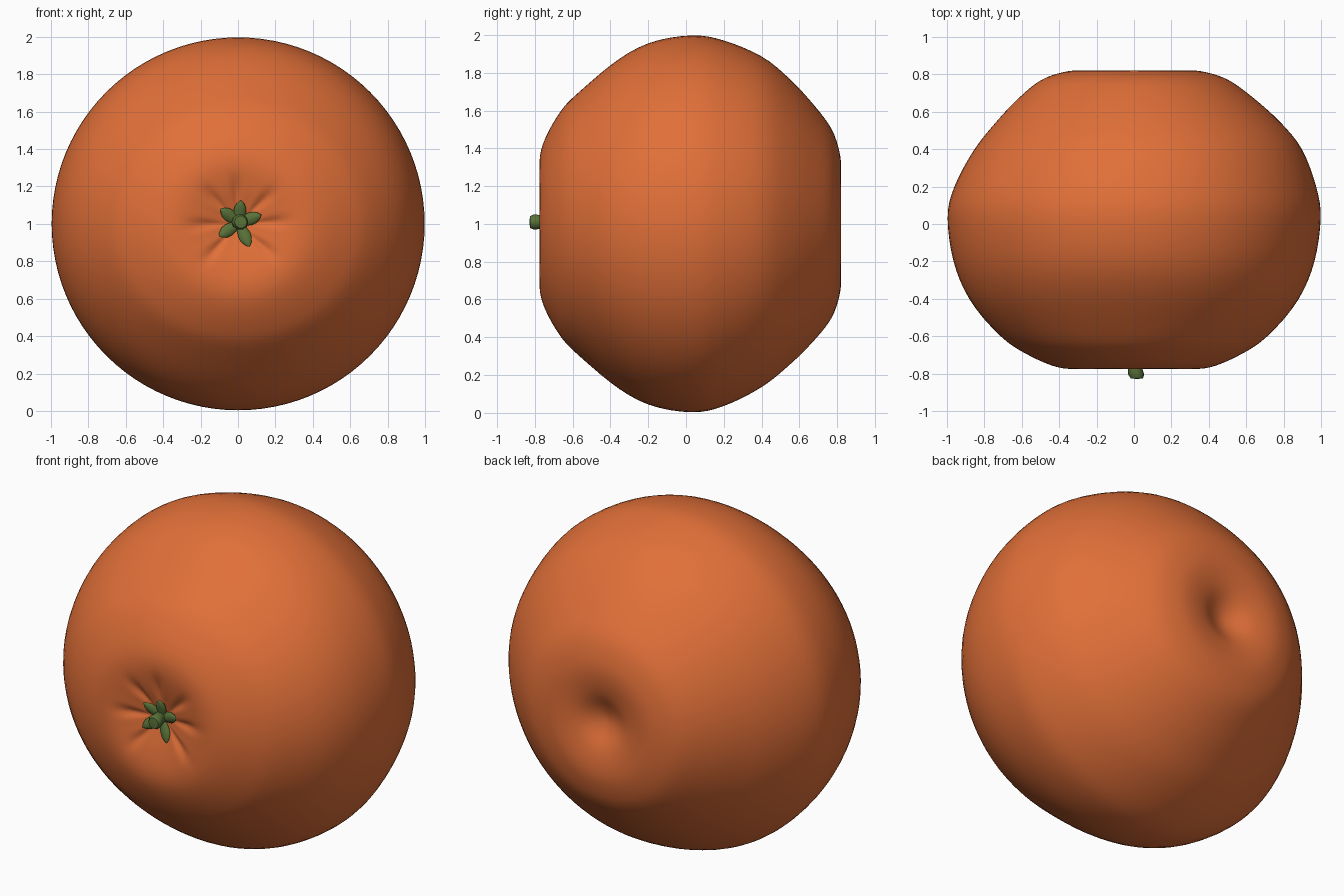
import bpy, bmesh, math
from mathutils import Vector

if "Cube" in bpy.data.objects:
    bpy.data.objects.remove(bpy.data.objects["Cube"])


def material(name, rgb):
    m = bpy.data.materials.new(name)
    m.diffuse_color = (*rgb, 1)
    m.use_nodes = True
    m.node_tree.nodes["Principled BSDF"].inputs["Base Color"].default_value = m.diffuse_color
    return m


PEEL = material("orange peel", (0.75, 0.16, 0.04))
GREEN = material("stem green", (0.10, 0.17, 0.04))


def finish(bm, name, mat, angle):
    bmesh.ops.recalc_face_normals(bm, faces=bm.faces[:])
    me = bpy.data.meshes.new(name)
    bm.to_mesh(me)
    bm.free()
    ob = bpy.data.objects.new(name, me)
    bpy.context.collection.objects.link(ob)
    me.materials.append(mat)
    bpy.ops.object.select_all(action='DESELECT')
    bpy.context.view_layer.objects.active = ob
    ob.select_set(True)
    bpy.ops.object.shade_smooth_by_angle(angle=math.radians(angle))
    return ob


def skin(bm, rings, start, end):
    """Join rings of points into a closed skin between two end points."""
    vr = [[bm.verts.new(p) for p in ring] for ring in rings]
    a, b = bm.verts.new(start), bm.verts.new(end)
    n = len(vr[0])
    for i in range(n):
        j = (i + 1) % n
        bm.faces.new((a, vr[0][i], vr[0][j]))
        bm.faces.new((b, vr[-1][j], vr[-1][i]))
        for p, q in zip(vr, vr[1:]):
            bm.faces.new((p[i], q[i], q[j], p[j]))


def smooth_profile(pts, steps):
    """Catmull-Rom curve through (radius, y), mirrored over the axis at the ends."""
    ext = [(-pts[1][0], pts[1][1])] + pts + [(-pts[-2][0], pts[-2][1])]
    out = []
    for k in range(len(pts) - 1):
        a, b, c, d = (Vector(p) for p in ext[k:k + 4])
        for s in range(steps):
            t = s / steps
            out.append(0.5 * (2 * b + (c - a) * t + (2 * a - 5 * b + 4 * c - d) * t * t
                              + (3 * b - a - 3 * c + d) * t ** 3))
    return out[1:]


# Fruit body: revolved about the y axis, with a dimple at each end
PROFILE = [(0, -0.71), (0.08, -0.725), (0.2, -0.758), (0.32, -0.775), (0.43, -0.757),
           (0.57, -0.69), (0.69, -0.6), (0.86, -0.4), (0.96, -0.2), (0.997, 0.03),
           (0.967, 0.2), (0.875, 0.4), (0.755, 0.55), (0.62, 0.68), (0.5, 0.77),
           (0.38, 0.812), (0.28, 0.82), (0.17, 0.80), (0.07, 0.755), (0, 0.74)]
CREASES = [math.radians(a) for a in (3, 43, 92, 133, 181, 228, 318)]


def body_point(r, y, th):
    # gentle lopsidedness, different towards front and back
    front = math.exp(-((y + 0.55) / 0.25) ** 2)
    back = math.exp(-((y - 0.5) / 0.25) ** 2)
    k = 1 + 0.035 * front * math.cos(2 * th) \
        + back * (0.03 * math.cos(th) + 0.015 * math.sin(th))
    # puckered creases radiating from the stem
    if y < -0.6:
        for a in CREASES:
            d = math.atan2(math.sin(th - a), math.cos(th - a))
            y += 0.018 * math.exp(-(d / 0.13) ** 2 - ((r - 0.18) / 0.08) ** 2)
    return (r * k * math.cos(th), y, 1 + r * k * math.sin(th))


SEG = 96
bm = bmesh.new()
rings = [[body_point(p.x, p.y, 2 * math.pi * i / SEG) for i in range(SEG)]
         for p in smooth_profile(PROFILE, 4)]
skin(bm, rings, (0, PROFILE[0][1], 1), (0, PROFILE[-1][1], 1))
finish(bm, "fruit_body", PEEL, 60)

# Stem stub: short, flared and slightly tilted
bm = bmesh.new()
rings = []
for y, r, x in ((-0.70, 0.034, -0.004), (-0.77, 0.038, 0.005),
                (-0.805, 0.043, 0.012), (-0.825, 0.033, 0.015)):
    rings.append([(x + r * math.cos(i * math.pi / 5), y,
                   1.01 + r * math.sin(i * math.pi / 5)) for i in range(10)])
skin(bm, rings, (0, -0.70, 1.01), (0.015, -0.829, 1.01))
finish(bm, "stem", GREEN, 45)

# Five pointed sepals around the stem
STATIONS = [(0.1, 0.022), (0.3, 0.028), (0.5, 0.034), (0.7, 0.031), (0.88, 0.018)]
for n, (deg, length) in enumerate(((85, 0.122), (20, 0.128), (-66, 0.14),
                                   (214, 0.13), (142, 0.125))):
    th = math.radians(deg)
    out = Vector((math.cos(th), 0, math.sin(th)))
    side = Vector((-math.sin(th), 0, math.cos(th)))
    up = Vector((0, -1, 0))

    def along(t):
        return Vector((0.005, -0.735, 1.005)) + out * length * t + up * 0.03 * t * t

    bm = bmesh.new()
    rings = [[along(t) + side * w * math.cos(i * math.pi / 4)
              + up * 0.5 * w * math.sin(i * math.pi / 4) for i in range(8)]
             for t, w in STATIONS]
    skin(bm, rings, along(0), along(1))
    finish(bm, f"sepal_{n + 1}", GREEN, 60)
